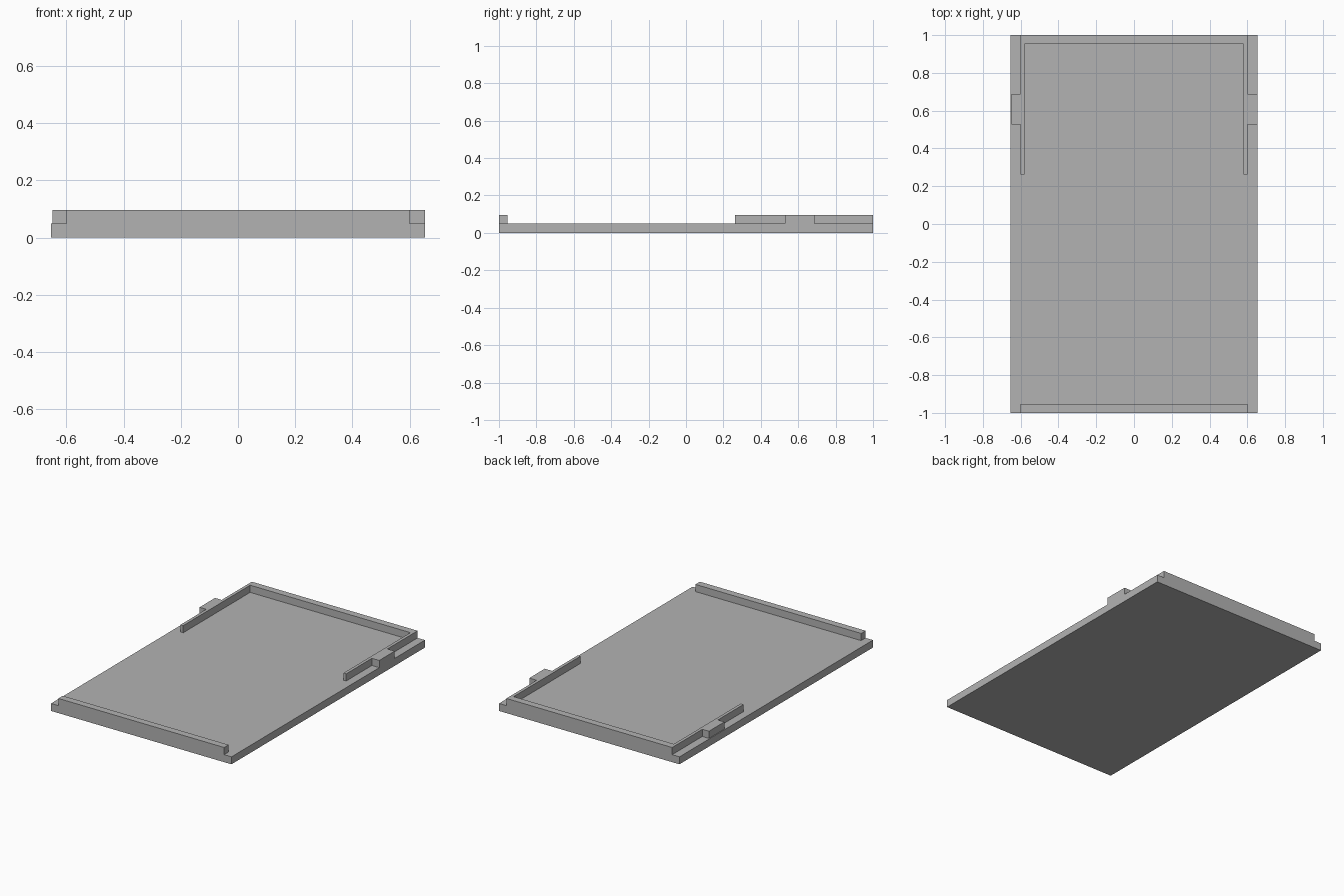
import bpy
import bmesh

if "Cube" in bpy.data.objects:
    bpy.data.objects.remove(bpy.data.objects["Cube"], do_unlink=True)

HALF_W, HALF_L = 0.653, 1.0
PLATE_TOP, RIM_TOP = 0.049, 0.096
RAIL_X, WALL_X = 0.6, 0.58
RAIL_DEPTH = 0.046

grey = bpy.data.materials.new("plain grey")
grey.use_nodes = True
colour = (0.45, 0.45, 0.45, 1)
grey.diffuse_color = colour
grey.node_tree.nodes["Principled BSDF"].inputs["Base Color"].default_value = colour


def prism(name, outline, bottom, top):
    """Extrude a flat outline upwards into a solid part."""
    bm = bmesh.new()
    face = bm.faces.new([bm.verts.new((x, y, bottom)) for x, y in outline])
    extruded = bmesh.ops.extrude_face_region(bm, geom=[face], use_keep_orig=True)
    for v in extruded["geom"]:
        if isinstance(v, bmesh.types.BMVert):
            v.co.z = top
    bmesh.ops.recalc_face_normals(bm, faces=bm.faces)
    mesh = bpy.data.meshes.new(name)
    bm.to_mesh(mesh)
    bm.free()
    mesh.materials.append(grey)
    obj = bpy.data.objects.new(name, mesh)
    bpy.context.collection.objects.link(obj)
    return obj


def rectangle(x0, x1, y0, y1):
    return [(x0, y0), (x1, y0), (x1, y1), (x0, y1)]


# Flat base plate
prism("base_plate", rectangle(-HALF_W, HALF_W, -HALF_L, HALF_L), 0, PLATE_TOP)

# Straight rail along the front edge
prism("front_rail", rectangle(-RAIL_X, RAIL_X, -HALF_L, -HALF_L + RAIL_DEPTH),
      PLATE_TOP, RIM_TOP)


# U-shaped rim around the back, with a tab on the outside of each arm
def rim_side(side, tab_x):
    """One side of the rim, from the inner back corner round to the outer one."""
    points = [(WALL_X, HALF_L - RAIL_DEPTH), (WALL_X, 0.262), (RAIL_X, 0.262),
              (RAIL_X, 0.528), (tab_x, 0.528), (tab_x, 0.688),
              (RAIL_X, 0.688), (RAIL_X, HALF_L)]
    return [(side * x, y) for x, y in points]


prism("back_rim", rim_side(1, HALF_W) + rim_side(-1, HALF_W - 0.005)[::-1],
      PLATE_TOP, RIM_TOP)
